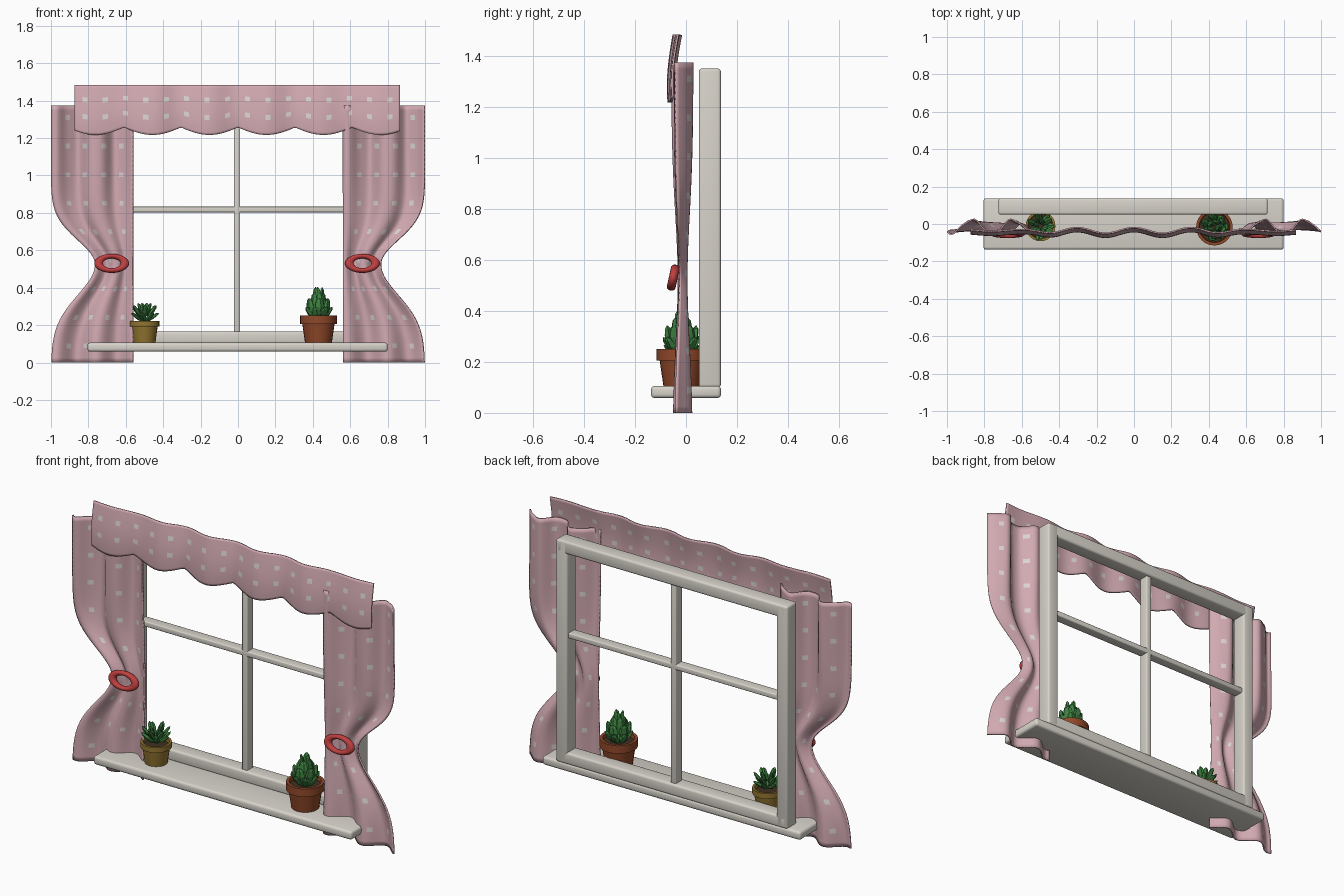
import bpy, bmesh, math
from math import sin, cos, pi, exp, radians
from mathutils import Matrix, Vector

cube = bpy.data.objects.get("Cube")
if cube:
    bpy.data.objects.remove(cube)


def material(name, r, g, b):
    m = bpy.data.materials.new(name)
    m.use_nodes = True
    m.diffuse_color = (r, g, b, 1)
    m.node_tree.nodes["Principled BSDF"].inputs["Base Color"].default_value = (r, g, b, 1)
    return m


PINK = material("pink_cloth", 0.64, 0.40, 0.44)
DOT = material("pale_dots", 0.70, 0.66, 0.65)
WHITE = material("painted_wood", 0.68, 0.65, 0.59)
RED = material("red_ring", 0.52, 0.05, 0.05)
CLAY = material("terracotta", 0.28, 0.065, 0.022)
MUSTARD = material("mustard_glaze", 0.29, 0.18, 0.03)
GREEN = material("leaf_green", 0.05, 0.23, 0.055)
SOIL = material("soil", 0.05, 0.028, 0.015)


def finish(name, bm, mats, angle=None):
    """Turn a bmesh into an object; smooth below the given angle."""
    bmesh.ops.recalc_face_normals(bm, faces=bm.faces)
    me = bpy.data.meshes.new(name)
    bm.to_mesh(me)
    bm.free()
    for m in mats:
        me.materials.append(m)
    ob = bpy.data.objects.new(name, me)
    bpy.context.collection.objects.link(ob)
    if angle:
        bpy.ops.object.select_all(action='DESELECT')
        ob.select_set(True)
        bpy.context.view_layer.objects.active = ob
        bpy.ops.object.shade_smooth_by_angle(angle=radians(angle))
    return ob


def box(name, lo, hi, bevel):
    lo, hi = Vector(lo), Vector(hi)
    bm = bmesh.new()
    bmesh.ops.create_cube(bm, size=1, matrix=Matrix.Translation((lo + hi) / 2)
                          @ Matrix.Diagonal((*(hi - lo), 1)))
    bmesh.ops.bevel(bm, geom=bm.edges[:], offset=bevel, segments=3,
                    profile=0.5, affect='EDGES')
    return finish(name, bm, [WHITE], 40)


def cloth(name, cols, rows, shape, dotted):
    """Grid of cloth shaped by shape(u, v), spotted where dotted(col, row)."""
    bm = bmesh.new()
    grid = [[bm.verts.new(shape(c / cols, r / rows)) for c in range(cols + 1)]
            for r in range(rows + 1)]
    for r in range(rows):
        for c in range(cols):
            f = bm.faces.new((grid[r][c], grid[r + 1][c],
                              grid[r + 1][c + 1], grid[r][c + 1]))
            f.material_index = int(dotted(c, r))
    ob = finish(name, bm, [PINK, DOT], 50)
    mod = ob.modifiers.new("thickness", 'SOLIDIFY')
    mod.thickness = 0.008
    mod.offset = 0
    return ob


# Window frame, glazing bars and sill
X0, X1, Y0, Y1, Z0, Z1 = -0.725, 0.715, 0.05, 0.137, 0.10, 1.35
W = 0.07
box("frame_post_right", (X0, Y0, Z0), (X0 + W, Y1, Z1), 0.012)
box("frame_post_left", (X1 - W, Y0, Z0), (X1, Y1, Z1), 0.012)
box("frame_top_rail", (X0 + 0.004, Y0, Z1 - W), (X1 - 0.004, Y1, Z1), 0.012)
box("frame_bottom_rail", (X0 + 0.004, Y0, Z0), (X1 - 0.004, Y1, 0.165), 0.012)
box("vertical_bar", (-0.022, 0.065, 0.15), (0.012, 0.122, 1.3), 0.006)
box("horizontal_bar", (X0 + 0.05, 0.065, 0.803), (X1 - 0.05, 0.122, 0.833), 0.006)
box("window_sill", (-0.805, -0.137, 0.058), (0.80, 0.137, 0.106), 0.014)


# Curtains: pinched on the outer edge where the ring sits
def curtain_shape(side):
    def shape(u, v):
        z = 1.373 * (1 - v)
        d = z - 0.525
        pinch = exp(-0.5 * (d / (0.13 if d > 0 else 0.165)) ** 2)
        gather = exp(-0.5 * (d / 0.25) ** 2)
        inner, outer = 0.562, 0.998 - 0.235 * pinch
        x = inner + (outer - inner) * u if side > 0 else -outer + (outer - inner) * u
        fold = cos(4 * pi * (u - 0.05)) + 0.15 * sin(10 * pi * u) * (1 - v)
        y = -0.013 - (0.036 - 0.021 * gather) * fold
        return x, y, z
    return shape


for side, label in ((1, "left"), (-1, "right")):
    cloth("curtain_" + label, 36, 54, curtain_shape(side),
          lambda c, r: c % 8 in (6, 7) and r % 6 == 2)

# Valance with a scalloped hem
SCALLOP = 0.305


def valance_shape(u, v):
    x = -0.873 + 1.74 * u
    hem = 1.257 - 0.04 * abs(sin(pi * x / SCALLOP))
    z = 1.482 + (hem - 1.482) * v
    calm = min(1, max(0, (abs(x) - 0.4) / 0.2))
    wave = 0.015 * (1 - 0.7 * calm) * cos(2 * pi * x / SCALLOP)
    return x, -0.034 - 0.022 * sin(0.65 * pi * v) + wave, z


cloth("valance", 128, 20, valance_shape,
      lambda c, r: c % 8 in (3, 4) and r in (5, 6, 12, 13))

# Tie-back rings
for x, label in ((0.665, "left"), (-0.675, "right")):
    bpy.ops.mesh.primitive_torus_add(major_radius=0.07, minor_radius=0.023,
                                     major_segments=32, minor_segments=12)
    ring = bpy.context.object
    ring.name = "curtain_ring_" + label
    ring.scale = (1, 0.56, 0.75)
    ring.rotation_euler = (radians(78), 0, 0)
    ring.location = (x, -0.05, 0.53)
    ring.data.materials.append(RED)
    bpy.ops.object.shade_smooth()


# Potted plants
def lathe(name, profile, at, mat):
    bm = bmesh.new()
    vs = [bm.verts.new((r, 0, z)) for r, z in profile]
    es = [bm.edges.new(pair) for pair in zip(vs, vs[1:])]
    bmesh.ops.spin(bm, geom=vs + es, axis=(0, 0, 1), cent=(0, 0, 0),
                   angle=2 * pi, steps=24)
    bmesh.ops.remove_doubles(bm, verts=bm.verts, dist=0.0005)
    bmesh.ops.translate(bm, verts=bm.verts, vec=at)
    return finish(name, bm, [mat], 35)


def plant(name, at, layers):
    """Rosette; each layer is count, ring radius, tilt, length, width, height."""
    bm = bmesh.new()
    for k, (count, radius, tilt, length, width, up) in enumerate(layers):
        for i in range(count):
            m = (Matrix.Translation(at)
                 @ Matrix.Rotation(2 * pi * i / count + 0.6 * k, 4, 'Z')
                 @ Matrix.Translation((radius, 0, up))
                 @ Matrix.Rotation(radians(tilt), 4, 'Y')
                 @ Matrix.Translation((0, 0, length / 2))
                 @ Matrix.Diagonal((width * 0.55, width, length / 2, 1)))
            bmesh.ops.create_uvsphere(bm, u_segments=5, v_segments=4, radius=1, matrix=m)
    finish(name, bm, [GREEN])


def pot(name, at, r, h, rim, mat):
    lathe(name, [(0, 0), (r * 0.73, 0), (r * 0.88, h - rim), (r, h - rim),
                 (r, h), (r * 0.84, h), (r * 0.8, h - 0.03)], at, mat)
    lathe(name + "_soil", [(0, h - 0.015), (r * 0.83, h - 0.02)], at, SOIL)


left_at, right_at = Vector((0.43, -0.017, 0.105)), Vector((-0.5, -0.012, 0.105))
pot("terracotta_pot", left_at, 0.098, 0.145, 0.045, CLAY)
plant("tall_succulent", left_at, [
    (7, 0.022, 38, 0.085, 0.026, 0.125),
    (6, 0.045, 8, 0.09, 0.028, 0.15),
    (5, 0.03, -2, 0.10, 0.026, 0.17),
    (3, 0.012, 5, 0.11, 0.022, 0.19)])
pot("mustard_pot", right_at, 0.08, 0.118, 0.03, MUSTARD)
plant("low_succulent", right_at, [
    (7, 0.012, 55, 0.08, 0.018, 0.115),
    (6, 0.02, 38, 0.085, 0.018, 0.135),
    (4, 0.012, 20, 0.075, 0.016, 0.145)])
